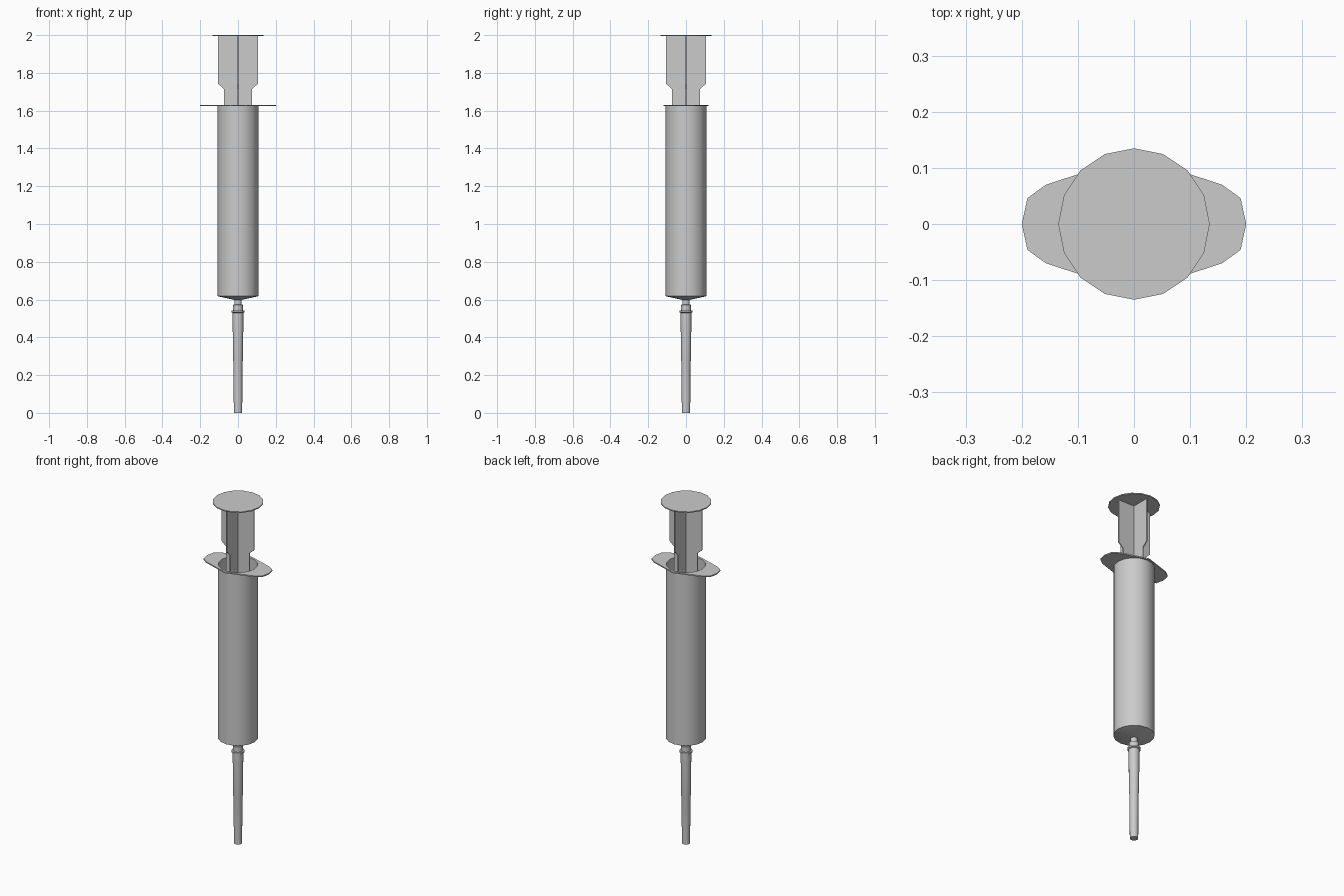
import bpy, bmesh, math

if "Cube" in bpy.data.objects:
    bpy.data.objects.remove(bpy.data.objects["Cube"])

SIDES = 16


def finish(name, bm, smooth=True):
    bmesh.ops.recalc_face_normals(bm, faces=bm.faces)
    mesh = bpy.data.meshes.new(name)
    bm.to_mesh(mesh)
    bm.free()
    ob = bpy.data.objects.new(name, mesh)
    bpy.context.collection.objects.link(ob)
    if smooth:
        bpy.ops.object.select_all(action='DESELECT')
        ob.select_set(True)
        bpy.context.view_layer.objects.active = ob
        bpy.ops.object.shade_smooth_by_angle(angle=math.radians(35))
    return ob


def circle(r):
    return [(r * math.cos(2 * math.pi * i / SIDES), r * math.sin(2 * math.pi * i / SIDES))
            for i in range(SIDES)]


def bridge(bm, a, b):
    n = len(a)
    for i in range(n):
        j = (i + 1) % n
        bm.faces.new((a[i], a[j], b[j], b[i]))


def lathe(name, profile):
    """Stack rings from (radius, z) pairs and cap both ends."""
    bm = bmesh.new()
    rings = [[bm.verts.new((x, y, z)) for x, y in circle(r)] for r, z in profile]
    for a, b in zip(rings, rings[1:]):
        bridge(bm, a, b)
    bm.faces.new(rings[0])
    bm.faces.new(rings[-1])
    return finish(name, bm)


# Needle cap: tapered sleeve with a small step and a lip
lathe("needle_cap", [(0.022, 0), (0.0245, 0.27), (0.026, 0.28), (0.029, 0.53),
                     (0.035, 0.533), (0.035, 0.542), (0.026, 0.542)])

# Hub and nozzle between cap and barrel
lathe("needle_hub", [(0.026, 0.54), (0.026, 0.572), (0.019, 0.573), (0.019, 0.605)])

# Barrel: hollow, open at the top, shallow cone at the bottom
lathe("barrel", [(0.019, 0.598), (0.108, 0.618), (0.108, 1.628),
                 (0.105, 1.628), (0.105, 0.625), (0.019, 0.606)])

# Finger flange: oval plate with a round hole, mirrored from one quadrant
quad = [(0.2, 0), (0.19, 0.046), (0.157, 0.07), (0.062, 0.101), (0, 0.12)]
half = quad + [(-x, y) for x, y in quad[-2::-1]]
outline = half + [(x, -y) for x, y in half[-2:0:-1]]
bm = bmesh.new()
loops = [[bm.verts.new((x, y, z)) for x, y in pts]
         for pts, z in ((outline, 1.624), (outline, 1.631),
                        (circle(0.105), 1.631), (circle(0.105), 1.624))]
for k in range(4):
    bridge(bm, loops[k], loops[(k + 1) % 4])
finish("finger_flange", bm, smooth=False)

# Plunger ribs: two crossed plates, wider near the top
side = [(0.075, 0.70), (0.075, 1.715), (0.105, 1.742), (0.105, 1.996)]
rib = side + [(-x, z) for x, z in reversed(side)]
T = 0.003
for name, turned in (("plunger_rib_wide", False), ("plunger_rib_deep", True)):
    bm = bmesh.new()
    front, back = [[bm.verts.new((t, x, z) if turned else (x, t, z)) for x, z in rib]
                   for t in (-T, T)]
    bridge(bm, front, back)
    bm.faces.new(front)
    bm.faces.new(back)
    finish(name, bm, smooth=False)

# Stopper inside the barrel and thumb disc on top
lathe("plunger_stopper", [(0.02, 0.63), (0.102, 0.65), (0.102, 0.71)])
lathe("thumb_disc", [(0.135, 1.994), (0.135, 2.0)])
